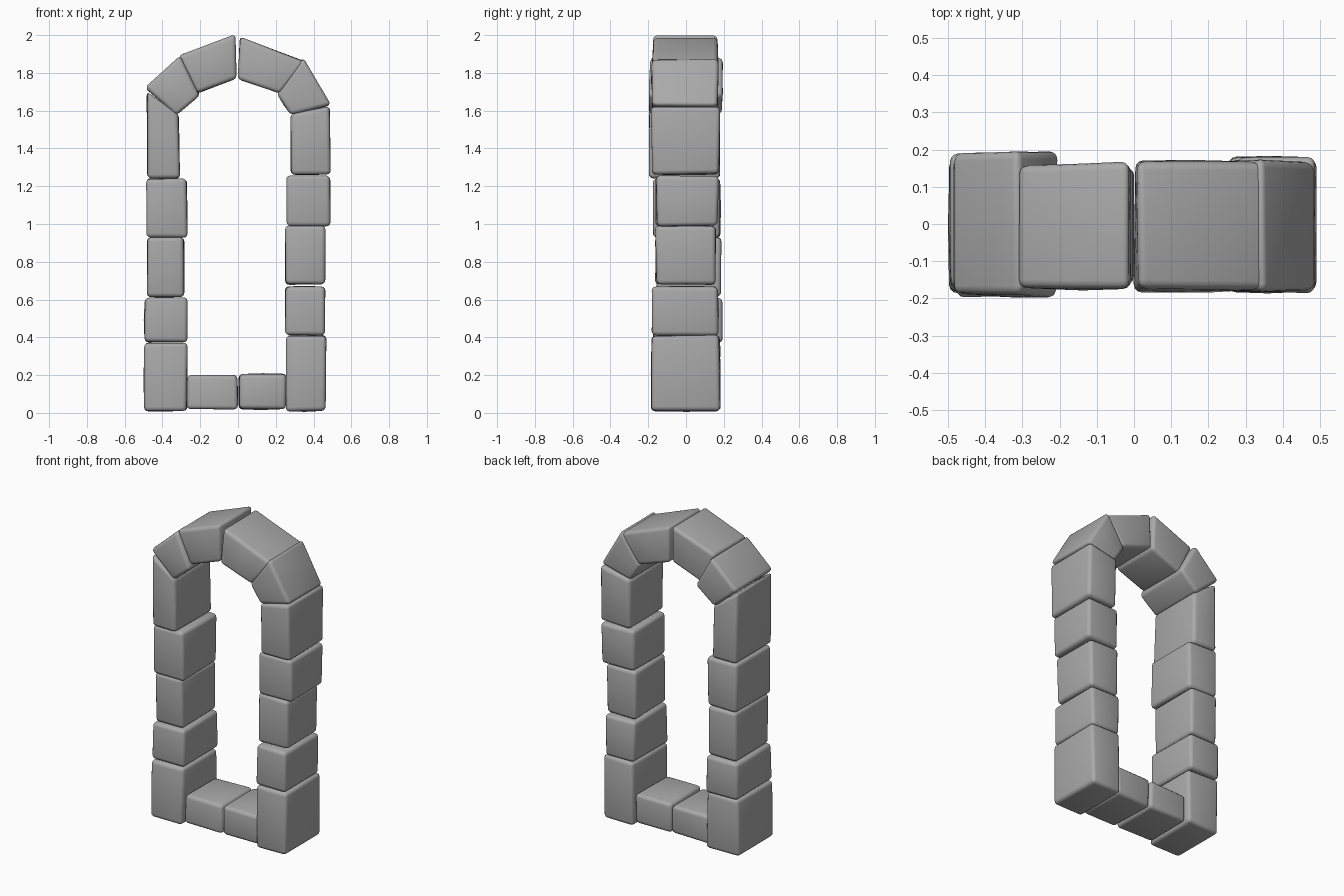
import bpy, bmesh, random
from mathutils import Vector

random.seed(4)
cube = bpy.data.objects.get("Cube")
if cube:
    bpy.data.objects.remove(cube, do_unlink=True)

stone = bpy.data.materials.new("grey_stone")
stone.use_nodes = True
stone.diffuse_color = (0.4, 0.4, 0.4, 1)
stone.node_tree.nodes["Principled BSDF"].inputs["Base Color"].default_value = stone.diffuse_color


def wobble(amount):
    return random.uniform(-amount, amount)


def make_stone(name, outline, front, back, bevel=0.022):
    """Extrude a four-cornered outline through the wall and soften it into a worn stone."""
    bm = bmesh.new()
    rings = []
    for depth in (front, back):
        rings.append([bm.verts.new((x + wobble(0.004), depth + wobble(0.008), z + wobble(0.003)))
                      for x, z in outline])
    near, far = rings
    bm.faces.new(near)
    bm.faces.new(far[::-1])
    for i in range(len(near)):
        j = (i + 1) % len(near)
        bm.faces.new((near[j], near[i], far[i], far[j]))
    # one coarse cut gives each face a slightly uneven, hewn surface
    bmesh.ops.subdivide_edges(bm, edges=bm.edges[:], cuts=1, use_grid_fill=True)
    bm.normal_update()
    centre = sum((v.co for v in bm.verts), Vector()) / len(bm.verts)
    for v in bm.verts:
        if len(v.link_edges) == 4 and all(f.normal.dot(v.normal) > 0.95 for f in v.link_faces):
            v.co += (v.co - centre).normalized() * wobble(0.005)
    bmesh.ops.recalc_face_normals(bm, faces=bm.faces[:])
    mesh = bpy.data.meshes.new(name)
    bm.to_mesh(mesh)
    bm.free()
    mesh.materials.append(stone)
    obj = bpy.data.objects.new(name, mesh)
    bpy.context.collection.objects.link(obj)
    mod = obj.modifiers.new("worn_edges", "BEVEL")
    mod.width = bevel
    mod.segments = 3
    mod.limit_method = "ANGLE"
    mod.angle_limit = 0.8
    mesh.shade_smooth()
    return obj


def make_block(name, x0, x1, z0, z1, front, back):
    return make_stone(name, [(x0, z0), (x1, z0), (x1, z1), (x0, z1)], front, back)


# jamb and sill stones: x range, z range, y range
make_block("right_corner_stone", -.495, -.27, .01, .37, -.18, .18)
make_block("right_lower_stone", -.495, -.27, .375, .61, -.17, .19)
make_block("right_middle_stone", -.48, -.285, .615, .93, -.16, .18)
make_block("right_upper_stone", -.485, -.27, .93, 1.24, -.17, .185)
make_block("left_corner_stone", .255, .465, .01, .41, -.18, .175)
make_block("left_lower_stone", .25, .46, .41, .67, -.185, .165)
make_block("left_middle_stone", .25, .46, .68, .99, -.16, .155)
make_block("left_upper_stone", .255, .49, .99, 1.255, -.16, .17)
make_block("right_sill_stone", -.27, -.002, .02, .2, -.165, .15)
make_block("left_sill_stone", .005, .255, .02, .205, -.165, .15)

# arch stones: corners in the wall plane, anticlockwise from the front
make_stone("right_springer", [(-.48, 1.24), (-.31, 1.24), (-.315, 1.58), (-.48, 1.7)], -.195, .18)
make_stone("right_haunch", [(-.49, 1.72), (-.33, 1.575), (-.2, 1.68), (-.31, 1.89)], -.195, .195)
make_stone("right_crown", [(-.315, 1.89), (-.22, 1.69), (-.01, 1.77), (-.015, 2.005)], -.178, .163)
make_stone("left_crown", [(.0, 1.765), (.22, 1.69), (.355, 1.86), (.01, 1.99)], -.18, .165)
make_stone("left_haunch", [(.205, 1.69), (.28, 1.575), (.49, 1.63), (.345, 1.88)], -.185, .17)
make_stone("left_springer", [(.28, 1.26), (.495, 1.265), (.485, 1.625), (.275, 1.58)], -.182, .175)
